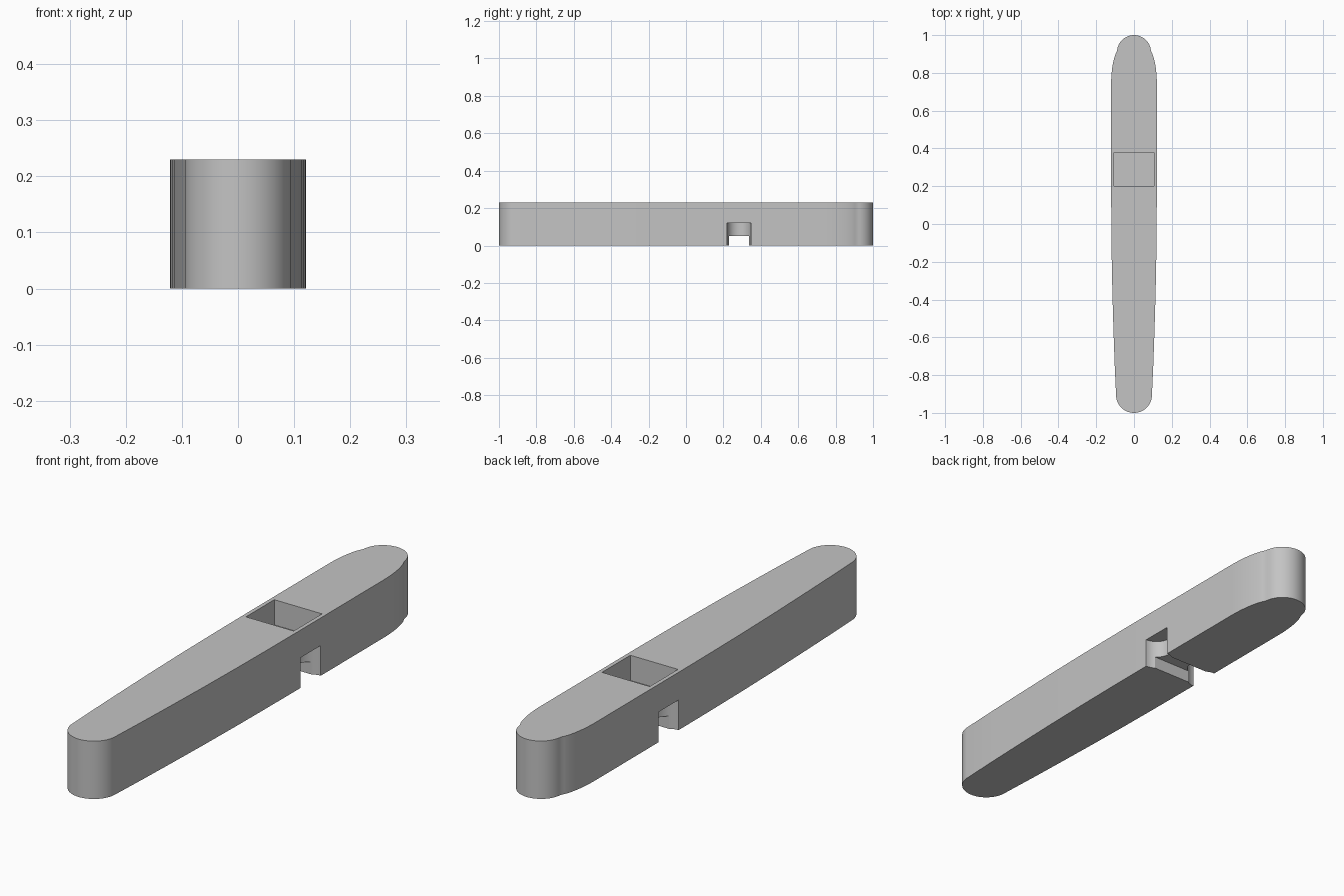
import bpy, bmesh, math

old = bpy.data.objects.get("Cube")
if old:
    bpy.data.objects.remove(old, do_unlink=True)

HEIGHT = 0.23
HALF = 0.121      # half width at the widest stretch
NOTCH_Y = 0.283   # position of the underside notches

grey = bpy.data.materials.new("plain_grey")
grey.use_nodes = True
GREY = (0.55, 0.55, 0.55, 1)
grey.diffuse_color = GREY
grey.node_tree.nodes["Principled BSDF"].inputs["Base Color"].default_value = GREY


def prism(name, outline, z0, z1):
    """Extrude a closed outline from z0 up to z1."""
    bm = bmesh.new()
    face = bm.faces.new([bm.verts.new((x, y, z0)) for x, y in outline])
    ext = bmesh.ops.extrude_face_region(bm, geom=[face])["geom"]
    top = [v for v in ext if isinstance(v, bmesh.types.BMVert)]
    bmesh.ops.translate(bm, verts=top, vec=(0, 0, z1 - z0))
    bmesh.ops.recalc_face_normals(bm, faces=bm.faces)
    mesh = bpy.data.meshes.new(name)
    bm.to_mesh(mesh)
    bm.free()
    mesh.materials.append(grey)
    obj = bpy.data.objects.new(name, mesh)
    bpy.context.collection.objects.link(obj)
    return obj


def arc(cx, cy, rx, ry, a0, a1, n):
    angles = [math.radians(a0 + (a1 - a0) * i / n) for i in range(n + 1)]
    return [(cx + rx * math.cos(a), cy + ry * math.sin(a)) for a in angles]


def rect(hx, y0, y1):
    return [(-hx, y0), (hx, y0), (hx, y1), (-hx, y1)]


# Half outline: round nose, gentle taper, curved shoulder, round tail cap
side = arc(0, -0.905, 0.095, 0.095, -90, -5, 16)
side += [(0.102, -0.75), (0.108, -0.58), (0.114, -0.38), (0.118, -0.18),
         (0.120, 0.0), (HALF, 0.2)]
side += arc(0.07, 0.74, HALF - 0.07, 0.19, 0, 65, 10)
side += arc(0, 0.91, 0.09, 0.09, 8, 90, 14)
outline = side + [(-x, y) for x, y in reversed(side[1:-1])]
body = prism("body", outline, 0, HEIGHT)

# Cutters: top pocket, slot across the underside, round notch on each side
cutters = [
    prism("pocket_cutter", rect(0.105, 0.2, 0.378), 0.13, 0.4),
    prism("slot_cutter", rect(0.3, 0.23, 0.337), -0.1, 0.05),
]
for label, s in (("left", 1), ("right", -1)):
    ring = arc(s * HALF, NOTCH_Y, 0.064, 0.064, 0, 360, 40)[:-1]
    cutters.append(prism(label + "_notch_cutter", ring, -0.1, 0.12))

bpy.context.view_layer.objects.active = body
for c in cutters:
    mod = body.modifiers.new(c.name, 'BOOLEAN')
    mod.operation = 'DIFFERENCE'
    mod.solver = 'EXACT'
    mod.object = c
    bpy.ops.object.modifier_apply(modifier=mod.name)
    bpy.data.objects.remove(c, do_unlink=True)

# Smooth the rounded walls, keep the hard edges
bpy.ops.object.select_all(action='DESELECT')
body.select_set(True)
bpy.ops.object.shade_smooth_by_angle(angle=math.radians(25))
